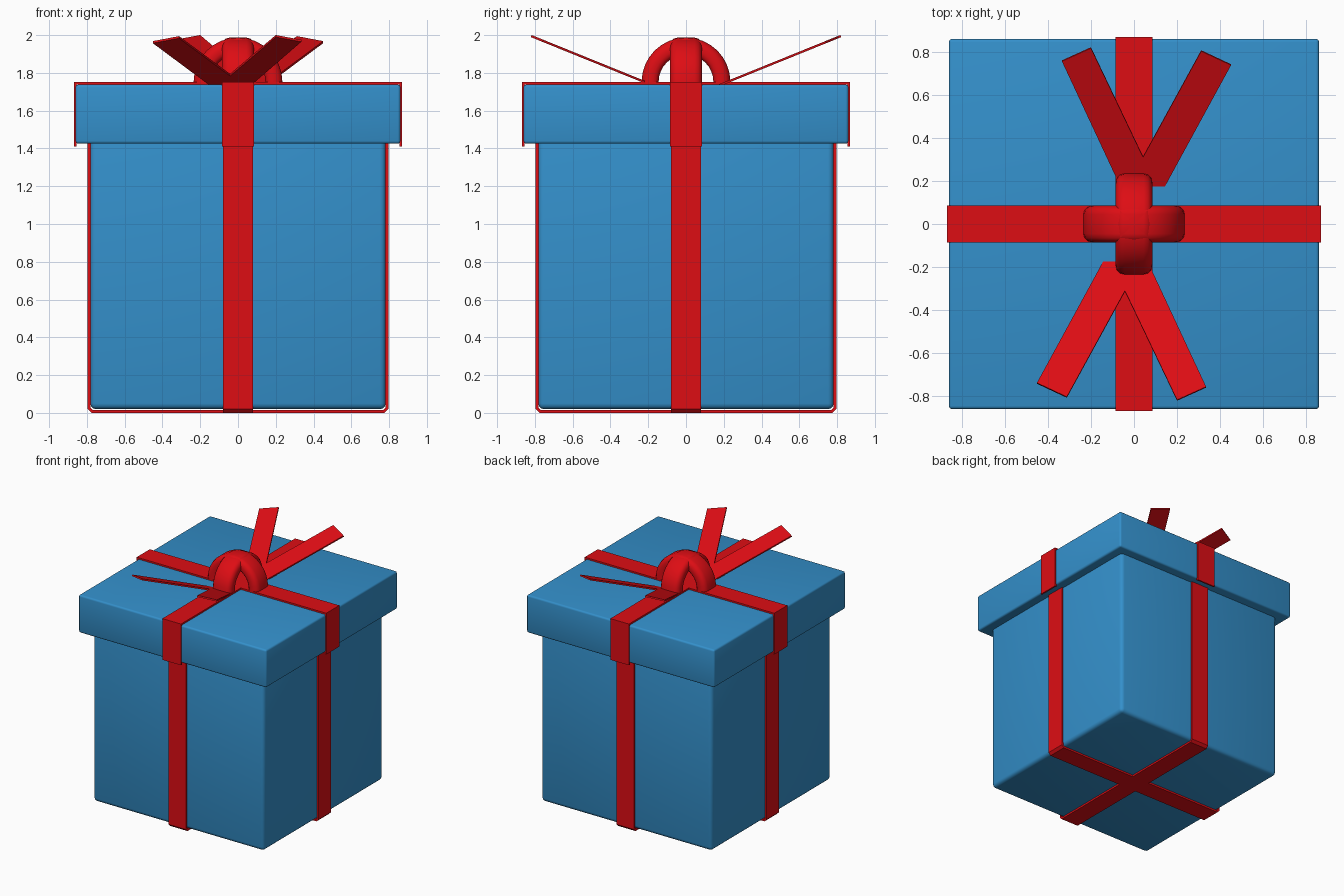
import bpy, bmesh, math
from mathutils import Matrix, Vector

if "Cube" in bpy.data.objects:
    bpy.data.objects.remove(bpy.data.objects["Cube"])


def material(name, color):
    m = bpy.data.materials.new(name)
    m.diffuse_color = (*color, 1)
    m.use_nodes = True
    m.node_tree.nodes["Principled BSDF"].inputs["Base Color"].default_value = m.diffuse_color
    return m


BLUE = material("blue_paper", (0.034, 0.28, 0.60))
RED = material("red_ribbon", (0.73, 0.004, 0.007))


def finish(bm, name, mat, smooth=False):
    bmesh.ops.recalc_face_normals(bm, faces=bm.faces)
    me = bpy.data.meshes.new(name)
    bm.to_mesh(me)
    bm.free()
    me.materials.append(mat)
    ob = bpy.data.objects.new(name, me)
    bpy.context.collection.objects.link(ob)
    if smooth:
        bpy.ops.object.select_all(action='DESELECT')
        ob.select_set(True)
        bpy.context.view_layer.objects.active = ob
        bpy.ops.object.shade_smooth_by_angle(angle=math.radians(40))
    return ob


def rounded_box(name, half, z0, z1, radius):
    bm = bmesh.new()
    bmesh.ops.create_cube(bm, size=1)
    bmesh.ops.scale(bm, vec=(2 * half, 2 * half, z1 - z0), verts=bm.verts)
    bmesh.ops.translate(bm, vec=(0, 0, (z0 + z1) / 2), verts=bm.verts)
    bmesh.ops.bevel(bm, geom=bm.edges[:], offset=radius, segments=3,
                    profile=0.5, affect='EDGES')
    return finish(bm, name, BLUE, True)


def strap(name, half_path, half_width, thickness, angle):
    """Ribbon along a mirrored (x, z) path, turned about z."""
    path = [(-x, z) for x, z in half_path] + half_path[::-1]
    rot = Matrix.Rotation(angle, 3, 'Z')
    bm = bmesh.new()
    rows = [[bm.verts.new(rot @ Vector((x, s * half_width, z))) for s in (-1, 1)]
            for x, z in path]
    for a, b in zip(rows, rows[1:]):
        bm.faces.new((a[0], a[1], b[1], b[0]))
    ob = finish(bm, name, RED)
    mod = ob.modifiers.new("thickness", 'SOLIDIFY')
    mod.thickness = thickness
    mod.offset = 0
    mod.use_even_offset = True


def arch(name, angle, segments=16):
    """Half ring with a rounded cross-section."""
    section = []
    for r, w, rad, start in ((0.195, 0.045, 0.04, 0), (0.175, 0.055, 0.03, 90)):
        for i in range(4):
            a = math.radians(start + 30 * i)
            section.append((r + rad * math.cos(a), w + rad * math.sin(a)))
    section += [(r, -w) for r, w in section[::-1]]
    rot = Matrix.Rotation(angle, 3, 'Z')
    bm = bmesh.new()
    rings = []
    for i in range(segments + 1):
        t = math.pi * i / segments
        rings.append([bm.verts.new(rot @ Vector((r * math.cos(t), w,
                      1.752 + r * math.sin(t)))) for r, w in section])
    n = len(section)
    for a, b in zip(rings, rings[1:]):
        for j in range(n):
            k = (j + 1) % n
            bm.faces.new((a[j], a[k], b[k], b[j]))
    bm.faces.new(rings[0])
    bm.faces.new(rings[-1])
    bmesh.ops.remove_doubles(bm, verts=bm.verts, dist=1e-5)
    finish(bm, name, RED, True)


def tail(name, outline, turn):
    """Flat ribbon end sloping up and outward."""
    bm = bmesh.new()
    verts = [bm.verts.new((turn * x, turn * y, 1.744 + 0.405 * (abs(y) - 0.2)))
             for x, y in outline]
    bm.faces.new(verts)
    ob = finish(bm, name, RED)
    mod = ob.modifiers.new("thickness", 'SOLIDIFY')
    mod.thickness = 0.012
    mod.offset = 0


# Box and lid
rounded_box("box_body", 0.782, 0.02, 1.60, 0.03)
rounded_box("box_lid", 0.86, 1.425, 1.738, 0.015)

# Ribbons round the box and over the lid, in both directions
for label, ang in (("side_to_side", 0), ("front_to_back", math.pi / 2)):
    strap("box_ribbon_" + label,
          [(0.788, 1.45), (0.788, 0.024), (0.772, 0.008)], 0.08, 0.015, ang)
    strap("lid_ribbon_" + label, [(0.862, 1.41), (0.862, 1.745)], 0.085, 0.013, ang)
    arch("bow_loop_" + label, ang)

# Bow tails, front pair and the same pair turned half round for the back
long_tail = [(-0.144, -0.177), (0.032, -0.177), (-0.312, -0.805), (-0.451, -0.74)]
short_tail = [(-0.086, -0.22), (0.084, -0.22), (0.335, -0.758), (0.20, -0.819)]
for side, turn in (("front", 1), ("back", -1)):
    tail("bow_tail_a_" + side, long_tail, turn)
    tail("bow_tail_b_" + side, short_tail, turn)
